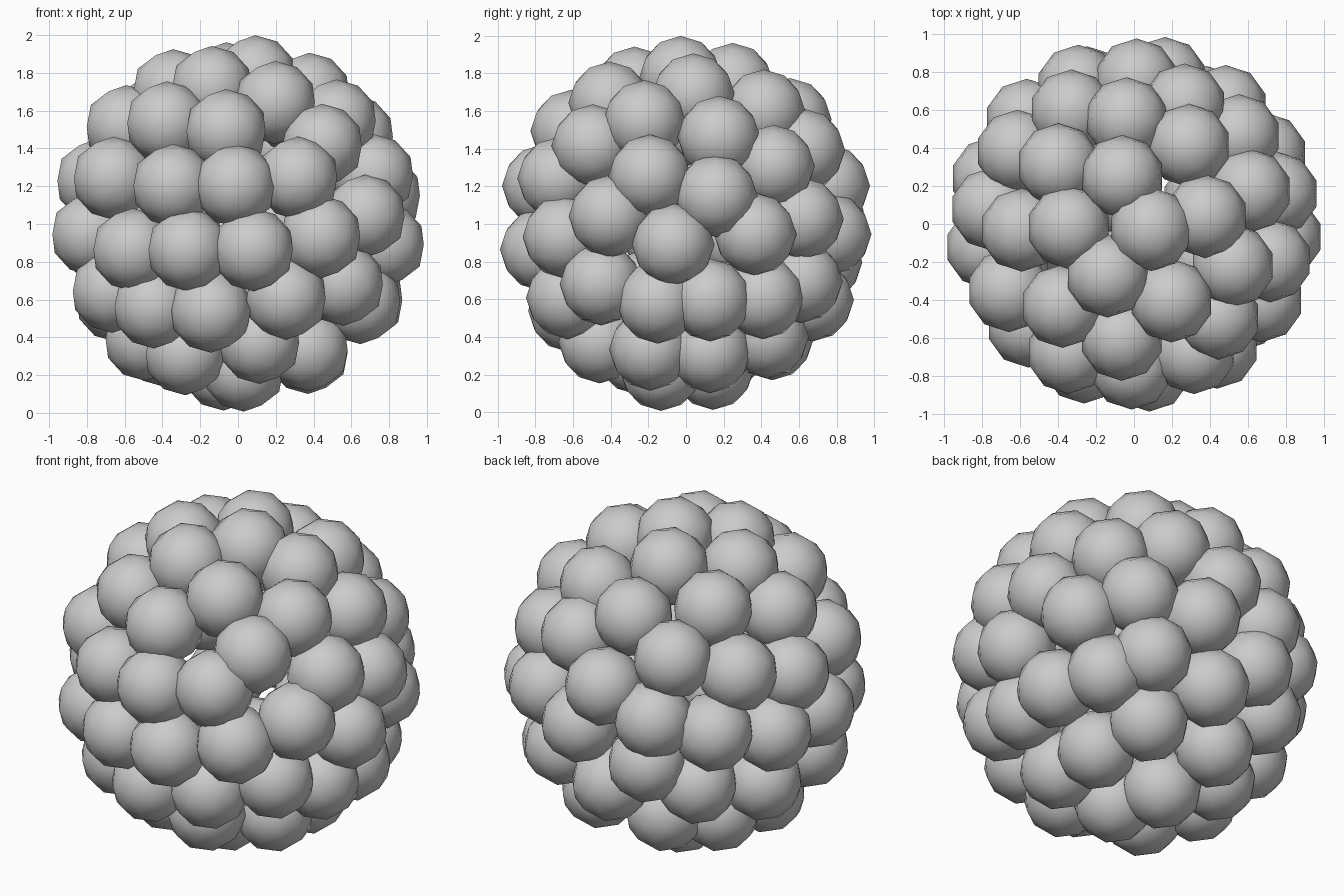
import bpy
import bmesh
from math import radians, cos, sin
from mathutils import Vector

default_cube = bpy.data.objects.get("Cube")
if default_cube:
    bpy.data.objects.remove(default_cube, do_unlink=True)

CLUSTER_RADIUS = 0.785
BALL_RADIUS = 0.22
CLUSTER_CENTRE = Vector((0, 0, 1))

# Single grey material
grey = bpy.data.materials.new("light grey")
grey.use_nodes = True
grey_colour = (0.6, 0.6, 0.6, 1)
grey.diffuse_color = grey_colour
grey.node_tree.nodes["Principled BSDF"].inputs["Base Color"].default_value = grey_colour

# One low-poly ball mesh, smooth shaded and shared by every ball
ball_mesh = bpy.data.meshes.new("ball")
builder = bmesh.new()
bmesh.ops.create_icosphere(builder, subdivisions=2, radius=BALL_RADIUS)
for face in builder.faces:
    face.smooth = True
builder.to_mesh(ball_mesh)
builder.free()
ball_mesh.materials.append(grey)


def add_ball(name, azimuth, latitude):
    """Place a ball on the cluster sphere, angles in degrees."""
    turn, rise = radians(azimuth), radians(latitude)
    direction = Vector((cos(rise) * cos(turn), cos(rise) * sin(turn), sin(rise)))
    ball = bpy.data.objects.new(name, ball_mesh)
    ball.location = CLUSTER_CENTRE + direction * CLUSTER_RADIUS
    bpy.context.collection.objects.link(ball)
    return ball


# Irregular packing of balls, belt by belt: (azimuth, latitude)
belts = {
    "crown_ball": [
        (-17, 83), (104, 71), (-117, 67), (-177, 64), (6, 61), (-64, 55),
    ],
    "upper_ball": [
        (-177, 41), (-131, 43), (-96, 39), (-48, 32), (-23, 44),
        (16, 36), (55, 50), (94, 45), (142, 50),
    ],
    "shoulder_ball": [
        (-152, 18), (-117, 15), (-91, 15), (-65, 18), (-15, 19), (12, 11),
        (40, 23), (67, 30), (89, 15), (119, 30), (148, 23), (174, 17),
    ],
    "middle_ball": [
        (-171, -4), (-136, -10), (-110, -10), (-84, -10), (-56, -5),
        (-31, 3), (-5, -8), (28, -4), (52, 2), (78, -4),
        (112, 5), (136, 0), (162, -5), (109, -15),
    ],
    "lower_ball": [
        (-162, -27), (-133, -34), (-103, -36), (-68, -30), (-39, -24),
        (-13, -32), (11, -31), (37, -30), (58, -23), (88, -31),
        (130, -26), (163, -31),
    ],
    "base_ball": [
        (-174, -51), (-137, -61), (-76, -53), (-27, -58), (19, -60),
        (59, -50), (112, -51), (149, -55), (118, -78), (-77, -80),
    ],
}

for belt_name, places in belts.items():
    for azimuth, latitude in places:
        add_ball(belt_name, azimuth, latitude)
